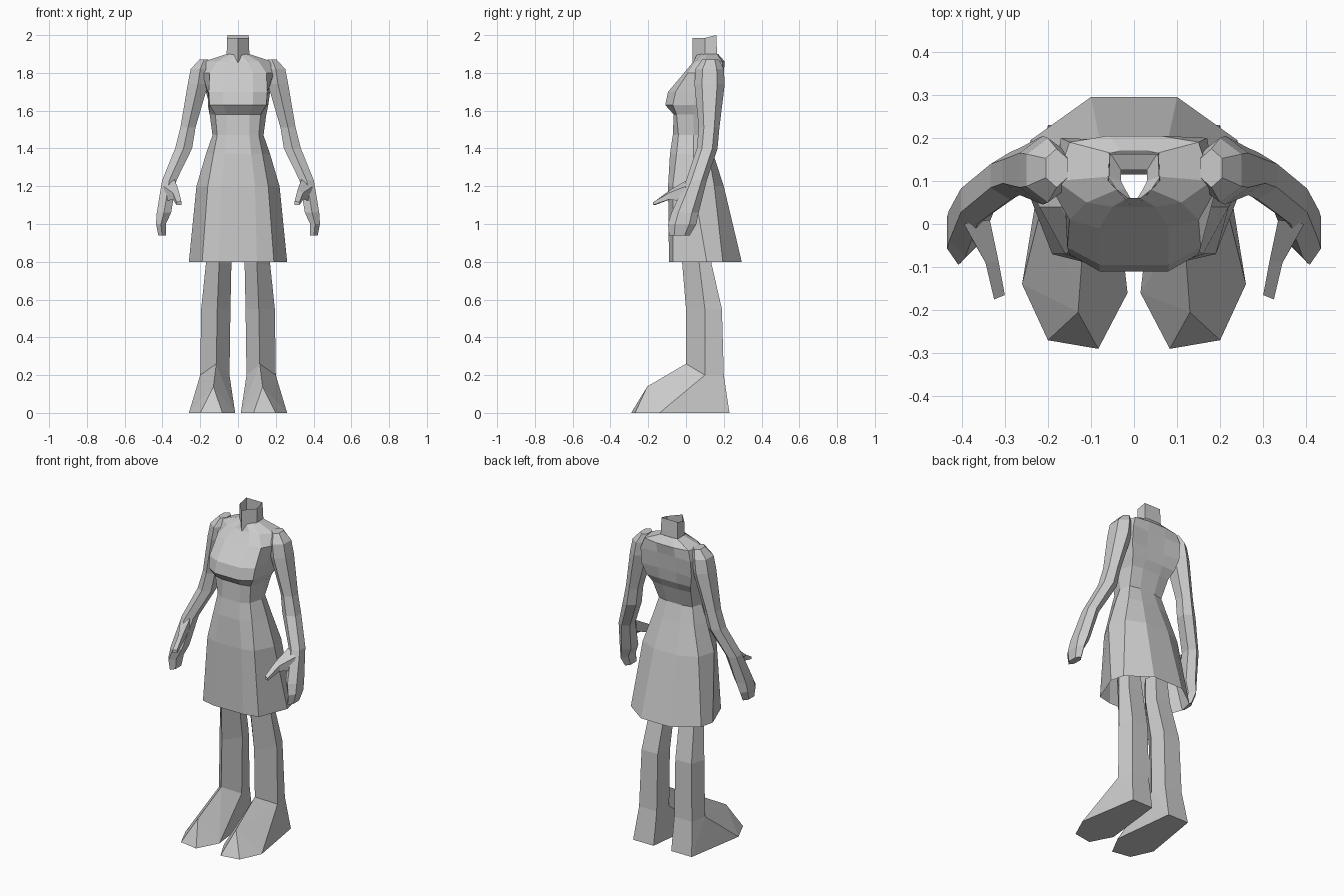
import bpy, bmesh, math
from mathutils import Vector

mat = bpy.data.materials.new("light_grey")
mat.diffuse_color = (0.6, 0.6, 0.6, 1)


def finish(bm, name):
    bmesh.ops.recalc_face_normals(bm, faces=bm.faces)
    me = bpy.data.meshes.new(name)
    bm.to_mesh(me)
    bm.free()
    me.materials.append(mat)
    ob = bpy.data.objects.new(name, me)
    bpy.context.collection.objects.link(ob)
    return ob


def loft(name, rings, cap_start=False, cap_end=False):
    """Skin a list of closed rings of equal length."""
    bm = bmesh.new()
    rows = [[bm.verts.new(p) for p in r] for r in rings]
    for a, b in zip(rows, rows[1:]):
        for i in range(len(a)):
            j = (i + 1) % len(a)
            bm.faces.new((a[i], a[j], b[j], b[i]))
    if cap_start:
        bm.faces.new(rows[0][::-1])
    if cap_end:
        bm.faces.new(rows[-1])
    return finish(bm, name)


def hull(name, pts):
    bm = bmesh.new()
    for p in pts:
        bm.verts.new(p)
    bmesh.ops.convex_hull(bm, input=bm.verts)
    bmesh.ops.dissolve_limit(bm, angle_limit=0.01, verts=bm.verts, edges=bm.edges)
    return finish(bm, name)


def sym(z, half):
    """Full ring from its right half, front to back."""
    r = [(x, y, z) for x, y in half]
    return r + [(-x, y, z) for x, y, z in reversed(r)]


def side(pts, s):
    return [(s * x, y, z) for x, y, z in pts]


# dress: open skirt hem, waist
skirt = [
    (0.80, [(.10, -.09), (.19, -.07), (.26, .11), (.24, .195), (.10, .295)]),
    (1.20, [(.09, -.095), (.16, -.07), (.22, .04), (.19, .15), (.08, .20)]),
    (1.37, [(.07, -.085), (.13, -.05), (.17, .04), (.14, .12), (.06, .145)]),
    (1.47, [(.06, -.07), (.11, -.04), (.135, .04), (.115, .10), (.05, .115)]),
]
loft("skirt", [sym(z, h) for z, h in skirt])

# torso: waist, bust, shoulders, inner neck opening
torso = [
    skirt[-1],
    (1.58, [(.06, -.065), (.12, -.05), (.15, .04), (.13, .14), (.06, .15)]),
    (1.63, [(.08, -.11), (.15, -.07), (.16, .04), (.15, .17), (.06, .175)]),
    (1.70, [(.08, -.095), (.155, -.055), (.16, .05), (.17, .19), (.06, .185)]),
    (1.80, [(.08, -.01), (.15, .01), (.19, .08), (.17, .20), (.06, .195)]),
    (1.86, [(.05, .04), (.11, .05), (.18, .10), (.15, .19), (.06, .205)]),
    (1.90, [(.015, .06), (.04, .08), (.06, .11), (.055, .165), (.03, .17)]),
    (1.88, [(.008, .06), (.02, .08), (.03, .10), (.03, .125), (.012, .125)]),
]
loft("torso", [sym(z, h) for z, h in torso])

# neck: open tube with a pointed front
loft("neck", [
    [(0, .035, 1.85), (.06, .10, 1.90), (.058, .165, 1.89), (-.058, .165, 1.89), (-.06, .10, 1.90)],
    [(0, .035, 1.985), (.058, .10, 1.985), (.055, .16, 2.0), (-.055, .16, 2.0), (-.058, .10, 1.985)],
])

# arm sections: centre x, y, z, half width, half depth
arm = [
    (.180, .130, 1.87, .025, .045),
    (.200, .125, 1.82, .050, .075),
    (.212, .125, 1.74, .054, .080),
    (.265, .122, 1.51, .040, .055),
    (.288, .112, 1.40, .045, .055),
    (.364, .055, 1.23, .038, .055),
    (.392, -.005, 1.06, .038, .072),
    (.408, -.020, 1.00, .026, .075),
    (.402, -.035, 0.94, .020, .055),
]
hexa = [(math.sin(k * math.pi / 3), -math.cos(k * math.pi / 3)) for k in range(6)]

# leg sections, right side
leg = [
    [(.10, -.03, .95), (.16, .06, .95), (.14, .12, .95), (.06, .12, .95), (.04, .05, .95)],
    [(.10, -.02, .79), (.17, .07, .79), (.15, .135, .79), (.05, .135, .79), (.035, .06, .79)],
    [(.11, .00, .55), (.195, .10, .55), (.17, .19, .55), (.06, .19, .55), (.04, .10, .55)],
    [(.115, .00, .26), (.20, .10, .20), (.18, .20, .20), (.06, .20, .20), (.045, .10, .20)],
]
sole = [(.083, -.29, 0), (.20, -.27, 0), (.26, -.14, 0), (.20, .23, 0), (.06, .23, 0), (.015, -.16, 0)]

for s, tag in ((1, "right"), (-1, "left")):
    rings = [side([(cx + rx * u / .866, cy + ry * v, cz) for u, v in hexa], s)
             for cx, cy, cz, rx, ry in arm]
    loft(tag + "_arm", rings, True, True)
    # thumb tapering forward and inward
    thumb = [
        [(.395, .00, 1.20), (.335, .01, 1.235), (.335, .00, 1.16), (.385, -.02, 1.12)],
        [(.345, -.09, 1.165), (.315, -.085, 1.18), (.315, -.085, 1.13), (.345, -.09, 1.13)],
        [(.325, -.175, 1.115), (.30, -.165, 1.12), (.30, -.165, 1.10), (.325, -.175, 1.10)],
    ]
    loft(tag + "_thumb", [side(r, s) for r in thumb], True, True)
    loft(tag + "_leg", [side(r, s) for r in leg])
    hull(tag + "_foot", side(leg[-1] + sole + [(.13, -.205, .14)], s))
